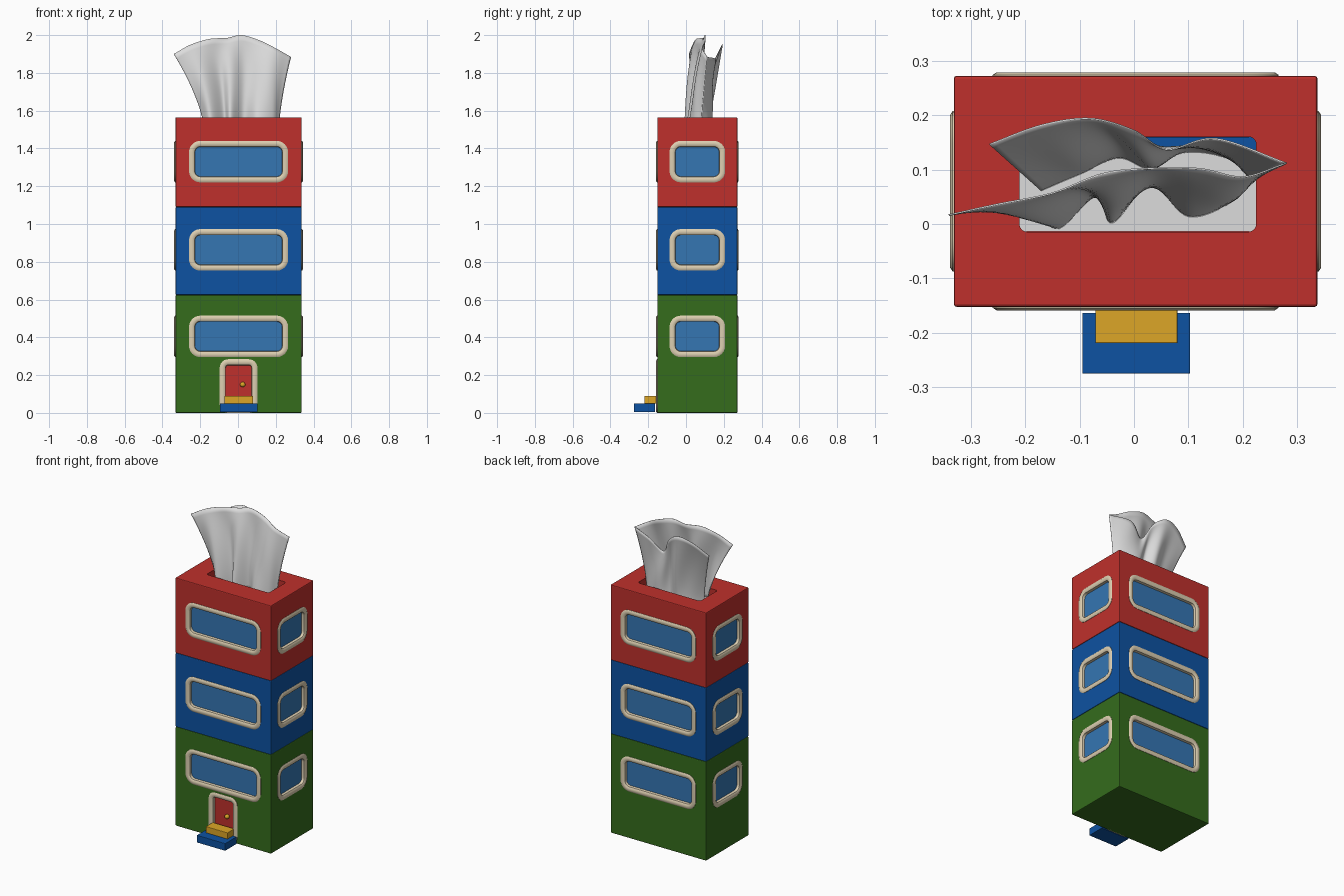
import bpy, bmesh, math
from mathutils import Vector

cube = bpy.data.objects.get("Cube")
if cube:
    bpy.data.objects.remove(cube, do_unlink=True)


def material(name, rgb):
    m = bpy.data.materials.new(name)
    m.use_nodes = True
    m.diffuse_color = (*rgb, 1)
    m.node_tree.nodes["Principled BSDF"].inputs["Base Color"].default_value = (*rgb, 1)
    return m


RED = material("red", (0.52, 0.03, 0.025))
BLUE = material("blue", (0.004, 0.085, 0.36))
GREEN = material("green", (0.035, 0.15, 0.012))
GLASS = material("window blue", (0.035, 0.18, 0.45))
CREAM = material("cream", (0.72, 0.62, 0.44))
YELLOW = material("yellow", (0.72, 0.38, 0.02))
WHITE = material("tissue white", (0.72, 0.72, 0.72))


def finish(name, bm, mats, smooth=True):
    bmesh.ops.recalc_face_normals(bm, faces=bm.faces)
    mesh = bpy.data.meshes.new(name)
    bm.to_mesh(mesh)
    bm.free()
    ob = bpy.data.objects.new(name, mesh)
    bpy.context.collection.objects.link(ob)
    for m in mats:
        mesh.materials.append(m)
    if smooth:
        bpy.ops.object.select_all(action='DESELECT')
        ob.select_set(True)
        bpy.context.view_layer.objects.active = ob
        bpy.ops.object.shade_smooth_by_angle(angle=math.radians(40))
    return ob


def box(name, lo, hi, mat, bevel=0.0):
    bm = bmesh.new()
    bmesh.ops.create_cube(bm, size=1)
    for v in bm.verts:
        v.co = [lo[i] + (v.co[i] + 0.5) * (hi[i] - lo[i]) for i in range(3)]
    if bevel:
        bmesh.ops.bevel(bm, geom=bm.edges[:], offset=bevel, segments=2,
                        profile=0.5, affect='EDGES')
    return finish(name, bm, [mat], False)


def rounded_loop(bm, frame, w, h, r, inset, depth):
    """Ring of vertices: a rounded rectangle inset and moved along its normal."""
    centre, u, v, n = frame
    w, h, r = w / 2 - inset, h / 2 - inset, max(r - inset, 0.008)
    ring = []
    for k, (sx, sy) in enumerate(((1, 1), (-1, 1), (-1, -1), (1, -1))):
        for i in range(7):
            a = math.pi / 2 * (k + i / 6)
            x = sx * (w - r) + r * math.cos(a)
            y = sy * (h - r) + r * math.sin(a)
            ring.append(bm.verts.new(centre + u * x + v * y + n * depth))
    return ring


def loft(bm, rings):
    for a, b in zip(rings, rings[1:]):
        for i in range(len(a)):
            j = (i + 1) % len(a)
            bm.faces.new((a[i], a[j], b[j], b[i]))


def cut_prism(bm, frame, size, inset, deep, out=0.05):
    rings = [rounded_loop(bm, frame, *size, inset, d) for d in (-deep, out)]
    loft(bm, rings)
    bm.faces.new(rings[0])
    bm.faces.new(rings[1])


def framed_opening(name, frame, size, pane):
    """Raised rounded trim with a recessed pane inside."""
    bm = bmesh.new()
    profile = [(0, -.01), (0, .002), (.007, .0065), (.022, .0065), (.03, .001), (.032, -.015)]
    rings = [rounded_loop(bm, frame, *size, i, d) for i, d in profile]
    loft(bm, rings)
    bm.faces.new(rings[-1]).material_index = 1
    return finish(name, bm, [CREAM, pane])


# Tower dimensions
X0, X1, Y0, Y1 = -0.331, 0.337, -0.152, 0.272
CX, CY = (X0 + X1) / 2, (Y0 + Y1) / 2
UP = Vector((0, 0, 1))
SIDES = {
    "front": (Vector((CX, Y0, 0)), Vector((0, -1, 0)), 0.525),
    "back": (Vector((CX, Y1, 0)), Vector((0, 1, 0)), 0.525),
    "left": (Vector((X1, CY, 0)), Vector((1, 0, 0)), 0.295),
    "right": (Vector((X0, CY, 0)), Vector((-1, 0, 0)), 0.295),
}


def wall_frame(side, z):
    base, n, _ = SIDES[side]
    return base + UP * z, UP.cross(n), UP, n


door_frame, door_size = wall_frame("front", 0.142), (0.2, 0.284, 0.045)
slot = (Vector((0.007, 0.073, 1.565)), Vector((1, 0, 0)), Vector((0, 1, 0)), UP)
floors = [("ground", 0.0, 0.624, 0.405, GREEN),
          ("middle", 0.624, 1.09, 0.863, BLUE),
          ("top", 1.09, 1.565, 1.33, RED)]

# Floors with cut window openings, trims and panes
for name, z0, z1, zw, mat in floors:
    floor = box(name + "_floor", (X0, Y0, z0), (X1, Y1, z1), mat, 0.005)
    bm = bmesh.new()
    for side, (_, _, width) in SIDES.items():
        size = (width, 0.22, 0.06)
        cut_prism(bm, wall_frame(side, zw), size, 0.026, 0.03)
        framed_opening(f"{name}_{side}_window", wall_frame(side, zw), size, GLASS)
    if name == "ground":
        cut_prism(bm, door_frame, door_size, 0.026, 0.03)
    if name == "top":
        cut_prism(bm, slot, (0.435, 0.175, 0.015), 0, 0.1)
    cutter = finish(name + "_cutter", bm, [], False)
    cutter.hide_render = True
    mod = floor.modifiers.new("openings", 'BOOLEAN')
    mod.operation, mod.solver, mod.object = 'DIFFERENCE', 'EXACT', cutter
    bpy.context.view_layer.objects.active = floor
    bpy.ops.object.modifier_apply(modifier=mod.name)
    bpy.data.objects.remove(cutter, do_unlink=True)

# Door, knob and steps
framed_opening("front_door", door_frame, door_size, RED)
bm = bmesh.new()
bmesh.ops.create_uvsphere(bm, u_segments=16, v_segments=10, radius=0.014)
bmesh.ops.translate(bm, verts=bm.verts, vec=(0.025, -0.145, 0.15))
finish("door_knob", bm, [YELLOW])
box("upper_step", (-0.071, -0.219, 0.05), (0.08, -0.15, 0.09), YELLOW, 0.002)
box("lower_step", (-0.095, -0.275, 0.004), (0.103, -0.163, 0.05), BLUE, 0.002)

# Slot contents
box("slot_floor", (-0.21, -0.014, 1.466), (0.224, 0.16, 1.472), BLUE)
box("tissue_stack", (-0.21, -0.014, 1.472), (0.224, 0.137, 1.51), WHITE)


def spline(points, n):
    """Resample points along a smooth curve."""
    p = [Vector(q) for q in points]
    p = [2 * p[0] - p[1]] + p + [2 * p[-1] - p[-2]]
    out = []
    for k in range(n + 1):
        s = k / n * (len(p) - 3)
        i = min(int(s), len(p) - 4)
        t = s - i
        a, b, c, d = p[i:i + 4]
        out.append(0.5 * (2 * b + (c - a) * t + (2 * a - 5 * b + 4 * c - d) * t * t
                          + (3 * b - a - 3 * c + d) * t ** 3))
    return out


def tissue_sheet(name, bottom, top, fold, columns=60, rows=16):
    low = spline([(x, y, 1.5) for x, y in bottom], columns)
    high = spline(top, columns)
    bm = bmesh.new()
    grid = []
    for r in range(rows + 1):
        t = r / rows
        row = []
        for c, (a, b) in enumerate(zip(low, high)):
            s = c / columns
            co = a.lerp(b, t ** 1.5)
            co.z = a.z + (b.z - a.z) * t
            co.y += fold * math.sin(math.pi * s) * math.sin(s * 19 + t * 2) * math.sin(math.pi * t)
            row.append(bm.verts.new(co))
        grid.append(row)
    for a, b in zip(grid, grid[1:]):
        for i in range(columns):
            bm.faces.new((a[i], a[i + 1], b[i + 1], b[i]))
    ob = finish(name, bm, [WHITE], False)
    ob.data.shade_smooth()
    ob.modifiers.new("thickness", 'SOLIDIFY').thickness = 0.003


# Pulled-out tissue: a tall front fold and a lower back fold meeting at one edge
tissue_sheet("tissue_front",
             [(-.18, .04), (-.14, -.01), (-.07, .05), (-.04, .0), (.03, .07),
              (.1, .012), (.18, .04), (.215, .08)],
             [(-.34, .015, 1.9), (-.25, .035, 1.95), (-.15, .055, 1.98), (-.06, .09, 1.985),
              (.02, .1, 2.0), (.12, .1, 1.97), (.2, .085, 1.93), (.28, .11, 1.885)], 0.012)
tissue_sheet("tissue_back",
             [(-.17, .06), (-.1, .09), (-.03, .12), (.03, .1), (.09, .13), (.17, .12), (.215, .08)],
             [(-.265, .145, 1.86), (-.17, .18, 1.93), (-.08, .192, 1.95), (0, .17, 1.9),
              (.06, .135, 1.8), (.15, .155, 1.87), (.28, .11, 1.885)], 0.01)
